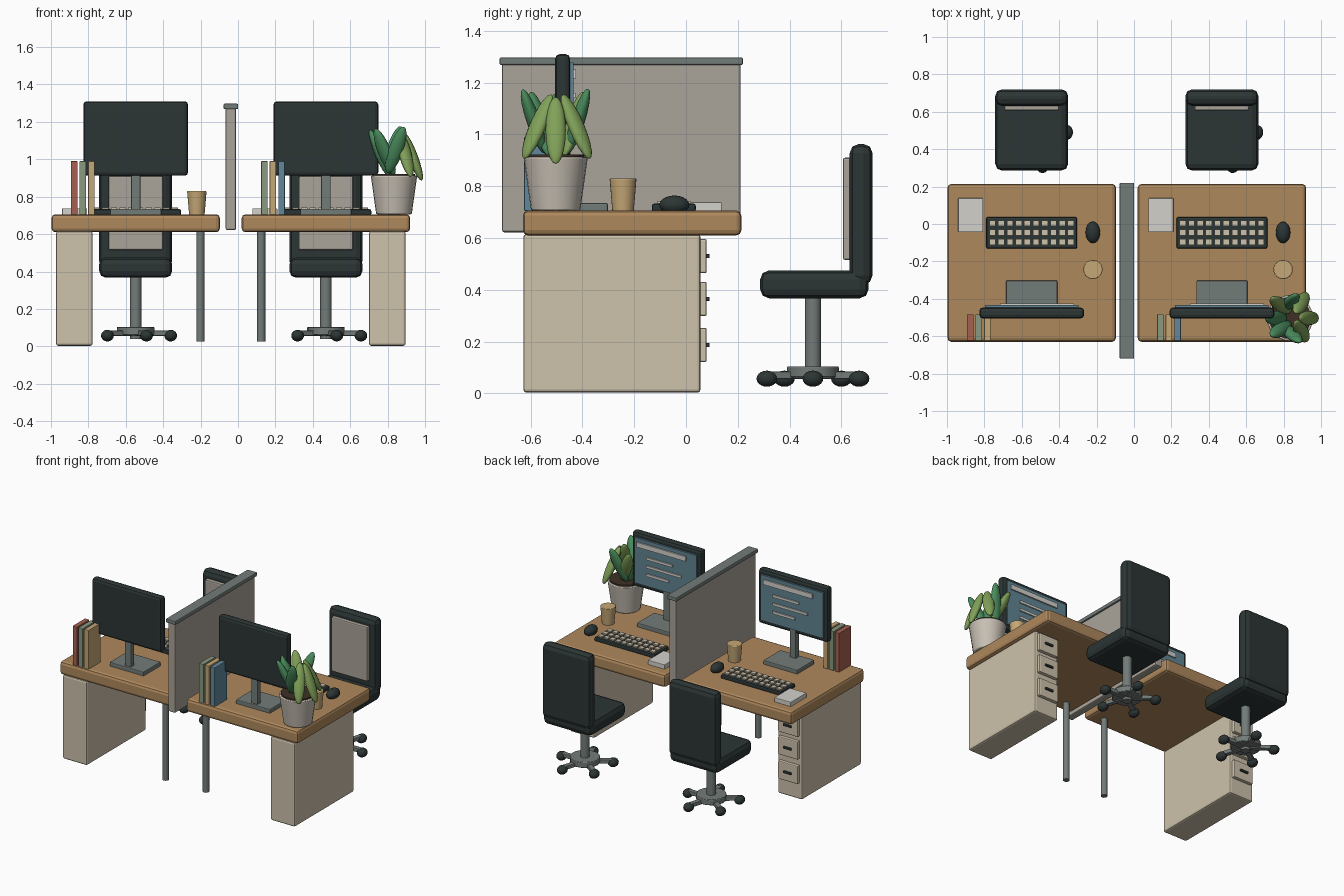
import bpy, math
from mathutils import Vector, Matrix

if "Cube" in bpy.data.objects:
    bpy.data.objects.remove(bpy.data.objects["Cube"])


def mat(name, r, g, b):
    m = bpy.data.materials.new(name)
    m.diffuse_color = (r, g, b, 1)
    m.use_nodes = True
    m.node_tree.nodes["Principled BSDF"].inputs["Base Color"].default_value = m.diffuse_color
    return m


WOOD = mat("wood", .43, .25, .11)
CREAM = mat("cream", .61, .54, .41)
DARK = mat("charcoal", .025, .035, .035)
METAL = mat("metal", .17, .20, .19)
FABRIC = mat("fabric", .40, .37, .32)
SCREEN = mat("screen_blue", .12, .23, .29)
PAPER = mat("paper", .65, .64, .60)
RED = mat("book_red", .38, .12, .08)
GREEN = mat("book_green", .25, .32, .22)
TAN = mat("tan", .56, .39, .18)
BLUE = mat("book_blue", .12, .25, .34)
POT = mat("pot", .57, .52, .45)
SOIL = mat("soil", .05, .03, .02)
LEAF_A = mat("leaf_light", .22, .36, .10)
LEAF_B = mat("leaf_dark", .07, .27, .11)


def finish(name, m):
    o = bpy.context.object
    o.name = name
    o.data.materials.append(m)
    return o


def box(name, m, x, y, z, bevel=0.0, seg=2):
    """Box from (min, max) ranges, with optional rounded edges."""
    bpy.ops.mesh.primitive_cube_add(size=1, location=[(a + b) / 2 for a, b in (x, y, z)])
    o = finish(name, m)
    o.data.transform(Matrix.Diagonal((x[1] - x[0], y[1] - y[0], z[1] - z[0], 1)))
    if bevel:
        b = o.modifiers.new("bevel", 'BEVEL')
        b.width, b.segments = bevel, seg
    return o


def cone(name, m, x, y, z, r1, r2, n=16, bevel=0.0):
    bpy.ops.mesh.primitive_cone_add(vertices=n, radius1=r1, radius2=r2, depth=z[1] - z[0],
                                    location=(x, y, (z[0] + z[1]) / 2))
    bpy.ops.object.shade_smooth_by_angle(angle=math.radians(35))
    o = finish(name, m)
    if bevel:
        b = o.modifiers.new("bevel", 'BEVEL')
        b.width, b.segments, b.limit_method = bevel, 2, 'ANGLE'
    return o


def ball(name, m, loc, scale, seg=16, rings=10):
    bpy.ops.mesh.primitive_uv_sphere_add(segments=seg, ring_count=rings, radius=1, location=loc)
    bpy.ops.object.shade_smooth()
    o = finish(name, m)
    o.scale = scale
    return o


def desk(cx, s):
    """s = side the drawer pedestal is on."""
    box("desk_top", WOOD, (cx - .45, cx + .45), (-.63, .214), (.61, .706), .02)
    px = cx + s * .328
    box("drawer_pedestal", CREAM, (px - .098, px + .098), (-.628, .056), (.003, .615), .012)
    for z in (.53, .365, .187):
        box("drawer_front", CREAM, (px - .08, px + .08), (.05, .08), (z - .066, z + .066), .007)
        box("drawer_handle", DARK, (px - .032, px + .032), (.075, .091), (z - .008, z + .008), .003)
    cone("desk_leg", METAL, cx - s * .346, -.545, (.027, .62), .022, .022, 12)


def monitor(cx):
    box("monitor_case", DARK, (cx - .28, cx + .28), (-.505, -.447), (.912, 1.31), .018)
    box("monitor_screen", SCREEN, (cx - .25, cx + .25), (-.455, -.434), (.945, 1.277))
    box("screen_header", PAPER, (cx - .17, cx + .225), (-.44, -.424), (1.215, 1.25))
    for z, a in ((1.15, -.06), (1.09, -.13), (1.03, -.03)):
        box("screen_line", PAPER, (cx + a, cx + .15), (-.44, -.426), (z - .009, z + .009))
    box("monitor_neck", METAL, (cx - .025, cx + .025), (-.485, -.445), (.71, .95), .005)
    box("monitor_base", METAL, (cx - .137, cx + .137), (-.50, -.302), (.70, .735), .006)


def desk_items(cx, books):
    box("keyboard", DARK, (cx - .243, cx + .243), (-.132, .038), (.70, .733), .01)
    for i in range(10):
        for y in (.004, -.046, -.096):
            x = cx + (i - 4.5) * .0465
            box("key", CREAM, (x - .017, x + .017), (y - .016, y + .016), (.725, .742))
    ball("mouse", DARK, (cx + .327, -.045, .728), (.039, .058, .036))
    cone("cup", TAN, cx + .327, -.243, (.70, .83), .041, .052, 24, .004)
    box("notepad", PAPER, (cx - .393, cx - .26), (-.043, .138), (.70, .738), .003)
    for i, m in enumerate(books):
        x = cx - .329 + i * .046
        box("book", m, (x - .0175, x + .0175), (-.625, -.483), (.705, .99), .003)


def chair(cx, cy=.49):
    box("seat", DARK, (cx - .195, cx + .195), (.286, .705), (.367, .475), .035)
    box("chair_back", DARK, (cx - .195, cx + .195), (.632, .72), (.42, .963), .035)
    box("back_pad", FABRIC, (cx - .145, cx + .145), (.606, .645), (.515, .91), .008)
    cone("chair_post", METAL, cx, cy, (.04, .38), .031, .031, 20)
    cone("chair_hub", METAL, cx, cy, (.062, .104), .1, .1, 20, .004)
    for i in range(5):
        a = i * math.tau / 5
        d = Vector((math.cos(a), math.sin(a), 0))
        s = box("chair_spoke", METAL, (-.10, .10), (-.017, .017), (-.014, .014), .004)
        s.location = Vector((cx, cy, .07)) + d * .1
        s.rotation_euler.z = a
        c = ball("caster", DARK, Vector((cx, cy, .057)) + d * .187, (.034, .04, .031))
        c.name = "caster"


# two workstations, pedestals on the outer sides
for cx, s, books in ((-.547, -1, (RED, GREEN, TAN)), (.47, 1, (GREEN, TAN, BLUE))):
    desk(cx, s)
    monitor(cx)
    desk_items(cx, books)
    chair(cx)

# divider between the desks
box("divider_panel", FABRIC, (-.066, -.010), (-.71, .21), (.622, 1.275), .008)
box("divider_cap", METAL, (-.077, .001), (-.72, .22), (1.268, 1.297), .006)

# potted plant
PX, PY = .834, -.503
cone("plant_pot", POT, PX, PY, (.706, .912), .095, .124, 24, .006)
cone("soil", SOIL, PX, PY, (.90, .922), .112, .112, 24)
leaves = [  # offset x, y, height, lean of the upper end x, y, material
    (.10, 0, 1.015, -.38, 0, LEAF_A),
    (.06, -.07, 1.03, -.25, .42, LEAF_A),
    (.06, .08, 1.03, -.25, -.42, LEAF_A),
    (.01, -.085, 1.05, .35, -.35, LEAF_B),
    (.0, .085, 1.05, .30, .32, LEAF_B),
    (-.075, 0, 1.03, -.42, 0, LEAF_B),
    (-.05, .07, 1.04, -.40, .30, LEAF_A),
    (-.05, -.06, 1.04, -.40, -.28, LEAF_B)]
for dx, dy, z, vx, vy, m in leaves:
    leaf = ball("leaf", m, (PX + dx, PY + dy, z), (.027, .039, .138), 12, 10)
    up = Vector((vx, vy, 1)).normalized()
    side = up.cross(Vector((dx, dy, 0))).normalized()
    rot = Matrix((side.cross(up), side, up)).transposed()
    leaf.rotation_euler = rot.to_euler()
